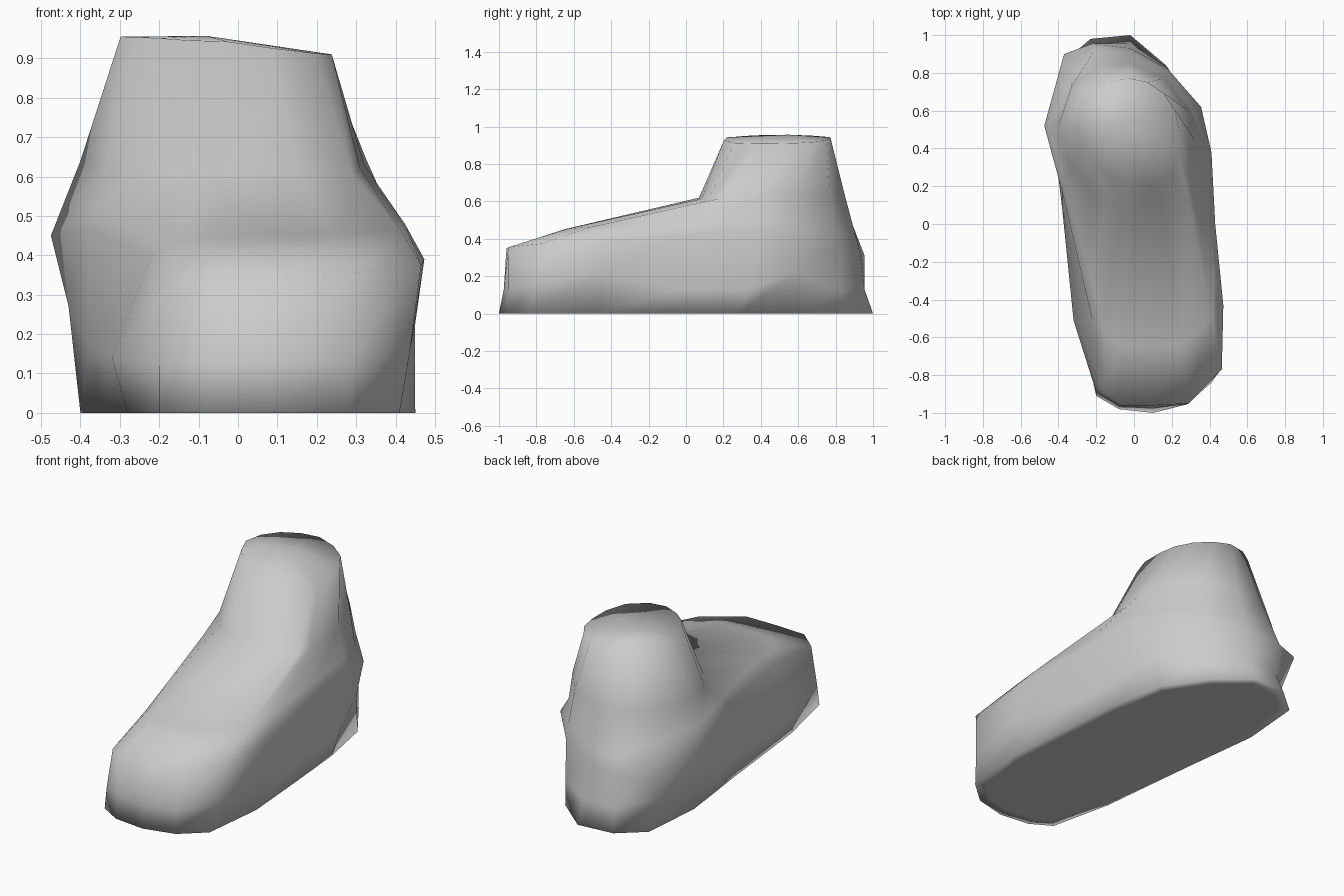
import bpy, bmesh, math
from mathutils import Vector

# Outlines run counter-clockwise from the toe, 16 points each
sole = [(.10, -1, 0), (.28, -.955, 0), (.41, -.84, 0), (.45, -.48, 0),
        (.42, -.08, 0), (.39, .28, 0), (.33, .6, 0), (.17, .84, 0),
        (-.02, 1, 0), (-.23, .98, 0), (-.37, .86, 0), (-.40, .5, 0),
        (-.345, .05, 0), (-.28, -.55, 0), (-.20, -.91, 0), (-.08, -.98, 0)]
welt = [(.10, -.96, .35), (.29, -.95, .355), (.465, -.77, .375), (.473, -.43, .39),
        (.43, 0, .42), (.41, .38, .45), (.355, .62, .40), (.18, .82, .37),
        (-.02, .93, .33), (-.22, .955, .31), (-.37, .90, .31), (-.475, .52, .45),
        (-.38, .17, .465), (-.22, -.51, .40), (-.17, -.88, .335), (-.07, -.96, .345)]
throat = [(.02, .07, .62), (.15, .085, .615), (.29, .115, .605), (.31, .2, .62),
          (.32, .31, .63), (.325, .44, .645), (.29, .6, .64), (.16, .77, .63),
          (-.02, .85, .63), (-.19, .83, .63), (-.33, .73, .63), (-.40, .52, .64),
          (-.34, .32, .61), (-.24, .19, .61), (-.14, .11, .61), (-.06, .08, .62)]


def blend(a, b, t):
    return [Vector(p).lerp(Vector(q), t) for p, q in zip(a, b)]


# Side wall just above the sole, pinched in below both ankle bumps
wall = [Vector((p.x, p.y, .13)) for p in blend(sole, welt, .65)]
for i, p in {2: (.437, -.8, .16), 3: (.449, -.45, .22), 6: (.335, .585, .22),
             9: (-.21, .94, .12), 10: (-.37, .79, .16), 11: (-.43, .5, .27),
             12: (-.38, .08, .17), 13: (-.32, -.51, .14), 14: (-.2, -.89, .12)}.items():
    wall[i] = Vector(p)

# Instep between toe edge and ankle, domed over the front of the foot
instep = blend(welt, throat, .3)
for p in instep:
    if p.y < 0:
        p.z += .02
instep[6] = Vector((.315, .6, .48))
instep[10] = Vector((-.335, .75, .45))

# Rounded ankle top: fuller at front right, cut back at front left, lower on the right
top = []
for i in range(16):
    a = -math.pi / 2 + i * math.tau / 16
    c, s = math.cos(a), math.sin(a)
    k = 1
    if s < 0:
        k -= (.2 if c > 0 else .12) * math.sin(2 * a)
    top.append((min(.238, -.03 + .268 * c * k), .495 + .277 * s * k,
                .955 - .045 * min(1, max(0, c) * k) - .012 * abs(s) ** 3))

# Loft the foot through all rings and close both ends
bm = bmesh.new()
rings = [[bm.verts.new(p) for p in r] for r in (sole, wall, welt, instep, throat, top)]
for lo, hi in zip(rings, rings[1:]):
    for i in range(16):
        j = (i + 1) % 16
        bm.faces.new((lo[i], lo[j], hi[j], hi[i]))
centre = bm.verts.new((-.08, .55, .957))
for i in range(16):
    bm.faces.new((rings[-1][i], rings[-1][(i + 1) % 16], centre))
base = bm.faces.new(rings[0][::-1])
bmesh.ops.recalc_face_normals(bm, faces=bm.faces[:])
bmesh.ops.inset_region(bm, faces=[base], thickness=.06)
for f in bm.faces:
    f.smooth = True
mesh = bpy.data.meshes.new("foot")
bm.to_mesh(mesh)
bm.free()
bpy.context.collection.objects.link(bpy.data.objects.new("foot", mesh))
